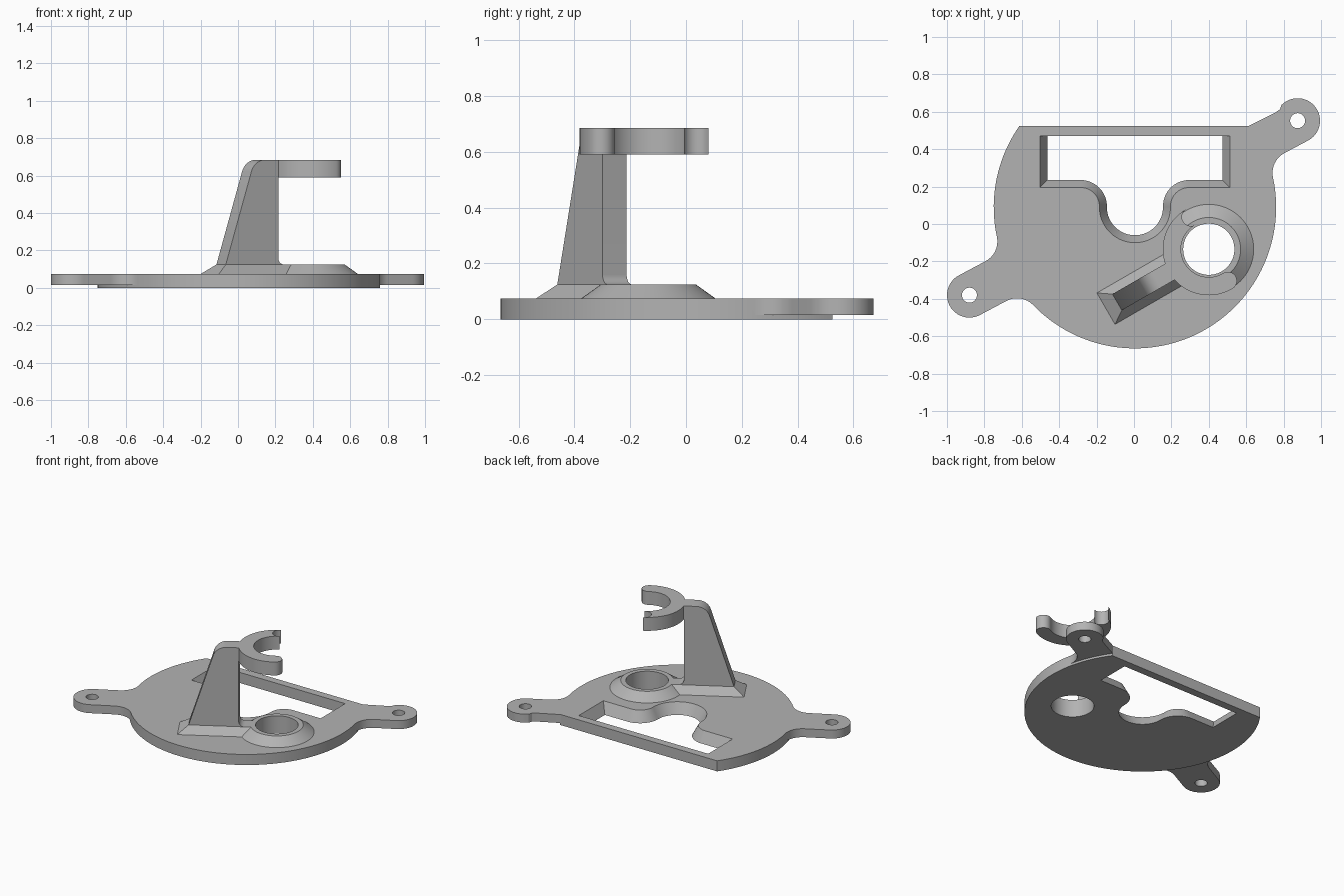
import bpy, bmesh, math
from math import cos, sin, radians
from mathutils import Matrix, Vector

cube = bpy.data.objects.get("Cube")
if cube:
    bpy.data.objects.remove(cube, do_unlink=True)

grey = bpy.data.materials.new("plain grey")
grey.use_nodes = True
grey.diffuse_color = (0.45, 0.45, 0.45, 1)
grey.node_tree.nodes["Principled BSDF"].inputs["Base Color"].default_value = grey.diffuse_color

DISC = Vector((0.005, 0.09))     # plate centre
BORE = Vector((0.4, -0.135))     # boss and clip centre
RADIUS, THICK, LEDGE = 0.755, 0.075, 0.125


def arc(cx, cy, r, a0, a1, n=24):
    """Points along an arc, angles in degrees."""
    angles = [radians(a0 + (a1 - a0) * i / n) for i in range(n + 1)]
    return [(cx + r * cos(a), cy + r * sin(a)) for a in angles]


def place(origin, degrees):
    return Matrix.Translation((*origin, 0)) @ Matrix.Rotation(radians(degrees), 4, 'Z')


def loft(name, lower, upper, z0, z1, matrix=Matrix()):
    """Solid between two outlines with the same number of points."""
    bm = bmesh.new()
    a = [bm.verts.new((x, y, z0)) for x, y in lower]
    b = [bm.verts.new((x, y, z1)) for x, y in upper]
    bm.faces.new(a)
    bm.faces.new(b)
    for i in range(len(a)):
        j = (i + 1) % len(a)
        bm.faces.new((a[i], a[j], b[j], b[i]))
    bmesh.ops.transform(bm, matrix=matrix, verts=bm.verts)
    bmesh.ops.recalc_face_normals(bm, faces=bm.faces)
    mesh = bpy.data.meshes.new(name)
    bm.to_mesh(mesh)
    bm.free()
    mesh.materials.append(grey)
    obj = bpy.data.objects.new(name, mesh)
    bpy.context.collection.objects.link(obj)
    return obj


def prism(name, outline, z0, z1, matrix=Matrix()):
    return loft(name, outline, outline, z0, z1, matrix)


def circle(centre, r, n=72):
    return arc(*centre, r, 0, 360 - 360 / n, n - 1)


def combine(target, tool, operation):
    """Apply a boolean and discard the tool."""
    mod = target.modifiers.new(operation, 'BOOLEAN')
    mod.object, mod.operation, mod.solver = tool, operation, 'EXACT'
    bpy.context.view_layer.objects.active = target
    bpy.ops.object.modifier_apply(modifier=mod.name)
    bpy.data.objects.remove(tool, do_unlink=True)


# Round plate with a flat back
back = 0.525
flat = math.degrees(math.asin((back - DISC.y) / RADIUS))
plate = prism("base_plate", arc(*DISC, RADIUS, 180 - flat, 360 + flat, 110), 0, THICK)

# Mounting ears blended into the rim
blend, ear_r = 0.12, 0.12
spread = math.asin((blend + ear_r) / (RADIUS + blend))
fx, fy = (RADIUS + blend) * cos(spread), blend + ear_r
upper_blend = arc(fx, fy, blend, -90, -180 + math.degrees(spread), 12)
lower_blend = [(x, -y) for x, y in reversed(upper_blend)]
root = [(0.71, 0.2), (0.6, 0), (0.71, -0.2)]
left_reach, right_reach = 0.985, 1.002

ear = lower_blend + arc(right_reach, 0, ear_r, -90, 90) + upper_blend + root
combine(plate, prism("right_ear", ear, 0.015, THICK, place(DISC, 208)), 'UNION')

turn = place(DISC, 28)
back_edge = [(0.79, 0.64), (0.78, 0.613), (0.755, 0.595), (0.615, back)]
back_edge = [tuple((turn.inverted() @ Vector((x, y, 0))).xy) for x, y in back_edge]
ear = lower_blend + arc(left_reach, 0, ear_r, -90, 106) + back_edge + root[1:]
combine(plate, prism("left_ear", ear, 0.015, THICK, turn), 'UNION')

# Conical boss and flared foot, both sunk a little into the plate
sink = 0.02
grow = sink / (LEDGE - THICK)
combine(plate, loft("boss", circle(BORE, 0.24 + 0.07 * grow), circle(BORE, 0.17),
                    THICK - sink, LEDGE), 'UNION')


def foot_outline(end, half):
    return [(0.16, -half), (end, -half), (end, half), (0.16, half)]


arm = place(BORE, 210)
combine(plate, loft("foot", foot_outline(0.635 + 0.069 * grow, 0.097 + 0.047 * grow),
                    foot_outline(0.566, 0.05), THICK - sink, LEDGE, arm), 'UNION')


# Window with a round notch; three of its sides slope inward going down
def window(inset):
    half = 0.508 - inset
    front, corner = 0.195 + inset, 0.1 + inset
    left = arc(-0.29, 0.095, corner, 90, 0, 16)
    right = [(-x, y) for x, y in reversed(left)]
    bowl = arc(0, 0.09, 0.19 - inset, 180, 360, 40)
    pts = [(-half, 0.47), (-half, front)] + left + bowl + right + [(half, front), (half, 0.47)]
    return [(x + DISC.x, y) for x, y in pts]


extra = 0.01
rate = 0.04 / THICK
combine(plate, loft("window_cutter", window(0.04 + extra * rate), window(-extra * rate),
                    -extra, THICK + extra), 'DIFFERENCE')

# Bore and ear holes
for degrees, reach in ((208, right_reach), (28, left_reach)):
    hole = circle((reach, 0), 0.04, 40)
    combine(plate, prism("hole_cutter", hole, -0.1, 0.2, place(DISC, degrees)), 'DIFFERENCE')
combine(plate, prism("bore_cutter", circle(BORE, 0.137), -0.1, 0.3), 'DIFFERENCE')

# Leaning post: side profile (distance from the bore, height) given a width
low, top = 0.59, 0.685
profile = [(0.207, 0.11)] + arc(0.207, 0.16, 0.035, -90, 0, 8)
profile += [(0.242, low), (0.2, low), (0.2, top)]
profile += arc(0.322, top - 0.09, 0.09, 90, 18, 12) + [(0.566, LEDGE), (0.566, 0.11)]
upright = arm @ Matrix.Rotation(radians(90), 4, 'X')
post = prism("support_post", profile, -0.05, 0.05, upright)

# Open clip ring with rounded tips
inner, outer = 0.149, 0.246
mid, tip = (inner + outer) / 2, (outer - inner) / 2
ring = arc(0, 0, outer, -91, 91, 60)
ring += arc(mid * cos(radians(91)), mid * sin(radians(91)), tip, 91, 271, 16)[1:-1]
ring += arc(0, 0, inner, 91, -91, 60)
ring += arc(mid * cos(radians(91)), -mid * sin(radians(91)), tip, 89, -91, 16)[1:-1]
combine(post, prism("clip_ring", ring, low, top, arm), 'UNION')

# Smooth the curved walls, keep the edges sharp
bpy.ops.object.select_all(action='DESELECT')
for obj in (plate, post):
    obj.select_set(True)
    bpy.context.view_layer.objects.active = obj
bpy.ops.object.shade_smooth_by_angle(angle=radians(25))
